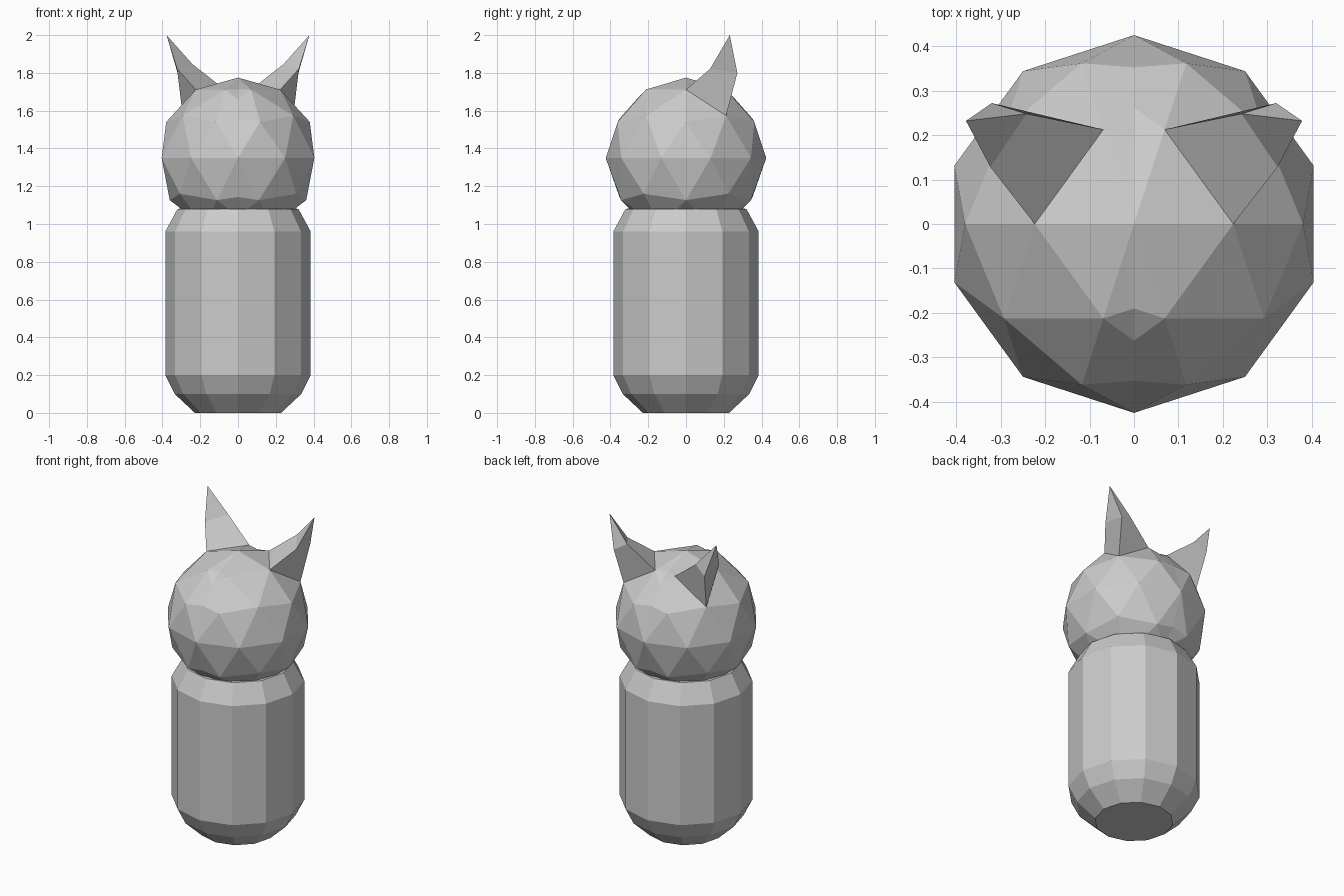
import bpy, bmesh, math
from mathutils import Vector

if "Cube" in bpy.data.objects:
    bpy.data.objects.remove(bpy.data.objects["Cube"])


def make_object(name, bm):
    bmesh.ops.recalc_face_normals(bm, faces=bm.faces[:])
    mesh = bpy.data.meshes.new(name)
    bm.to_mesh(mesh)
    bm.free()
    obj = bpy.data.objects.new(name, mesh)
    bpy.context.collection.objects.link(obj)
    return obj


# Body: 12-sided lathe of a rounded profile (radius, z)
SIDES = 12
profile = [(0.228, 0.0), (0.335, 0.1), (0.385, 0.2), (0.385, 0.96), (0.32, 1.08), (0.2, 1.09)]
bm = bmesh.new()
rings = []
for r, z in profile:
    angles = [2 * math.pi * i / SIDES for i in range(SIDES)]
    rings.append([bm.verts.new((r * math.cos(a), r * math.sin(a), z)) for a in angles])
for low, high in zip(rings, rings[1:]):
    for i in range(SIDES):
        j = (i + 1) % SIDES
        bm.faces.new((low[i], low[j], high[j], high[i]))
bm.faces.new(rings[0][::-1])
bm.faces.new(rings[-1])
make_object("body", bm)

# Head: right half of a faceted ball
RADIUS, CENTRE_Z = 0.425, 1.35
bm = bmesh.new()
bmesh.ops.create_icosphere(bm, subdivisions=2, radius=RADIUS)
bmesh.ops.translate(bm, vec=(0, 0, CENTRE_Z), verts=bm.verts[:])
bmesh.ops.bisect_plane(bm, geom=bm.verts[:] + bm.edges[:] + bm.faces[:], dist=1e-5,
                       plane_co=(0, 0, 0), plane_no=(1, 0, 0), clear_inner=True)

# Ear: pull one upper back facet out to a middle ring, then to a tip
base_centre = Vector((0.195, 0.142, 1.665))
facet = min(bm.faces, key=lambda f: (f.calc_center_median() - base_centre).length)
ear = bmesh.ops.extrude_discrete_faces(bm, faces=[facet])["faces"][0]
front, *rest = sorted(ear.verts, key=lambda v: v.co.y)
inner, outer = sorted(rest, key=lambda v: v.co.x)
front.co = (0.323, 0.128, 1.822)
inner.co = (0.242, 0.248, 1.847)
outer.co = (0.32, 0.272, 1.80)
tip = bmesh.ops.poke(bm, faces=[ear])["verts"][0]
tip.co = (0.378, 0.232, 2.0)
head = make_object("head_with_ears", bm)

# Mirror to the left side
mirror = head.modifiers.new("Mirror", "MIRROR")
mirror.use_axis = (True, False, False)
mirror.use_clip = True
